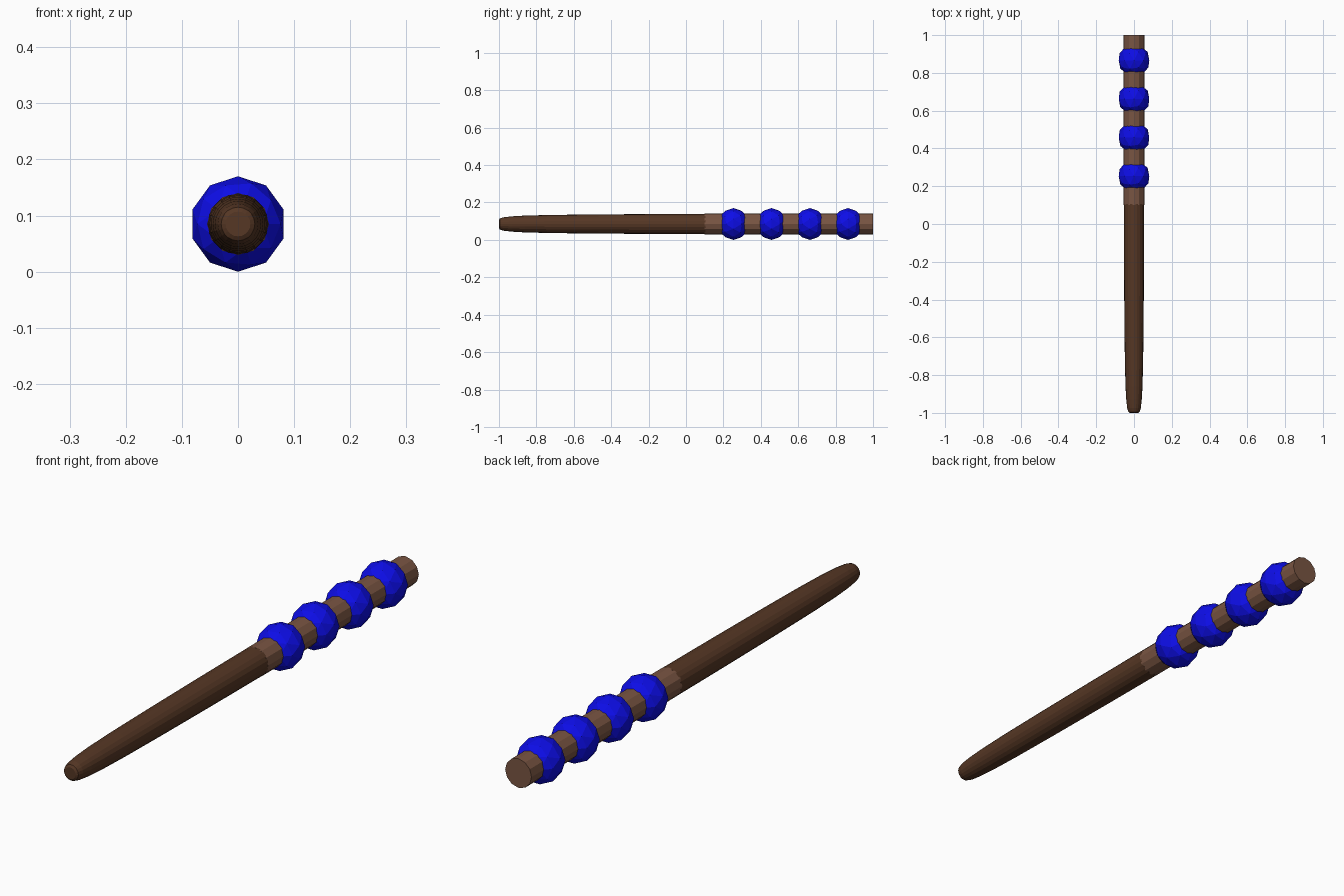
import bpy, bmesh, math
from mathutils import Matrix

if "Cube" in bpy.data.objects:
    bpy.data.objects.remove(bpy.data.objects["Cube"])

AXIS_Z = 0.085  # height of the long axis


def material(name, rgb):
    m = bpy.data.materials.new(name)
    m.diffuse_color = (*rgb, 1)
    m.use_nodes = True
    m.node_tree.nodes["Principled BSDF"].inputs["Base Color"].default_value = m.diffuse_color
    return m


dark_wood = material("dark brown wood", (0.092, 0.038, 0.018))
light_wood = material("light brown wood", (0.19, 0.09, 0.055))
blue = material("bright blue", (0.004, 0.004, 0.8))


def make_object(name, bm, mat):
    bmesh.ops.recalc_face_normals(bm, faces=bm.faces)
    me = bpy.data.meshes.new(name)
    bm.to_mesh(me)
    bm.free()
    me.materials.append(mat)
    ob = bpy.data.objects.new(name, me)
    bpy.context.collection.objects.link(ob)
    return ob


def lathe(name, profile, sides, mat):
    """Capped turned solid along y from (y, radius) pairs."""
    bm = bmesh.new()
    rings = []
    for y, r in profile:
        rings.append([bm.verts.new((r * math.sin(2 * math.pi * i / sides), y,
                                    AXIS_Z + r * math.cos(2 * math.pi * i / sides)))
                      for i in range(sides)])
    for a, b in zip(rings, rings[1:]):
        for i in range(sides):
            j = (i + 1) % sides
            bm.faces.new((a[i], a[j], b[j], b[i]))
    bm.faces.new(rings[0])
    bm.faces.new(rings[-1])
    return make_object(name, bm, mat)


# Tapered shaft with rounded tip
lathe("shaft", [(-1.0, 0.022), (-0.995, 0.030), (-0.975, 0.036), (-0.93, 0.041),
                (-0.86, 0.045), (-0.72, 0.0485), (-0.5, 0.051), (-0.2, 0.053),
                (0.105, 0.054)], 20, dark_wood)

# Twelve-sided grip
lathe("grip", [(0.1, 0.055), (1.0, 0.055)], 12, light_wood)

# Faceted beads threaded on the grip
for k in range(4):
    bm = bmesh.new()
    bmesh.ops.create_icosphere(bm, subdivisions=2, radius=0.085)
    bmesh.ops.transform(bm, verts=bm.verts, matrix=Matrix.Translation(
        (0, 0.253 + 0.2045 * k, AXIS_Z)) @ Matrix.Rotation(math.pi / 2, 4, 'X'))
    make_object(f"bead_{k + 1}", bm, blue)
